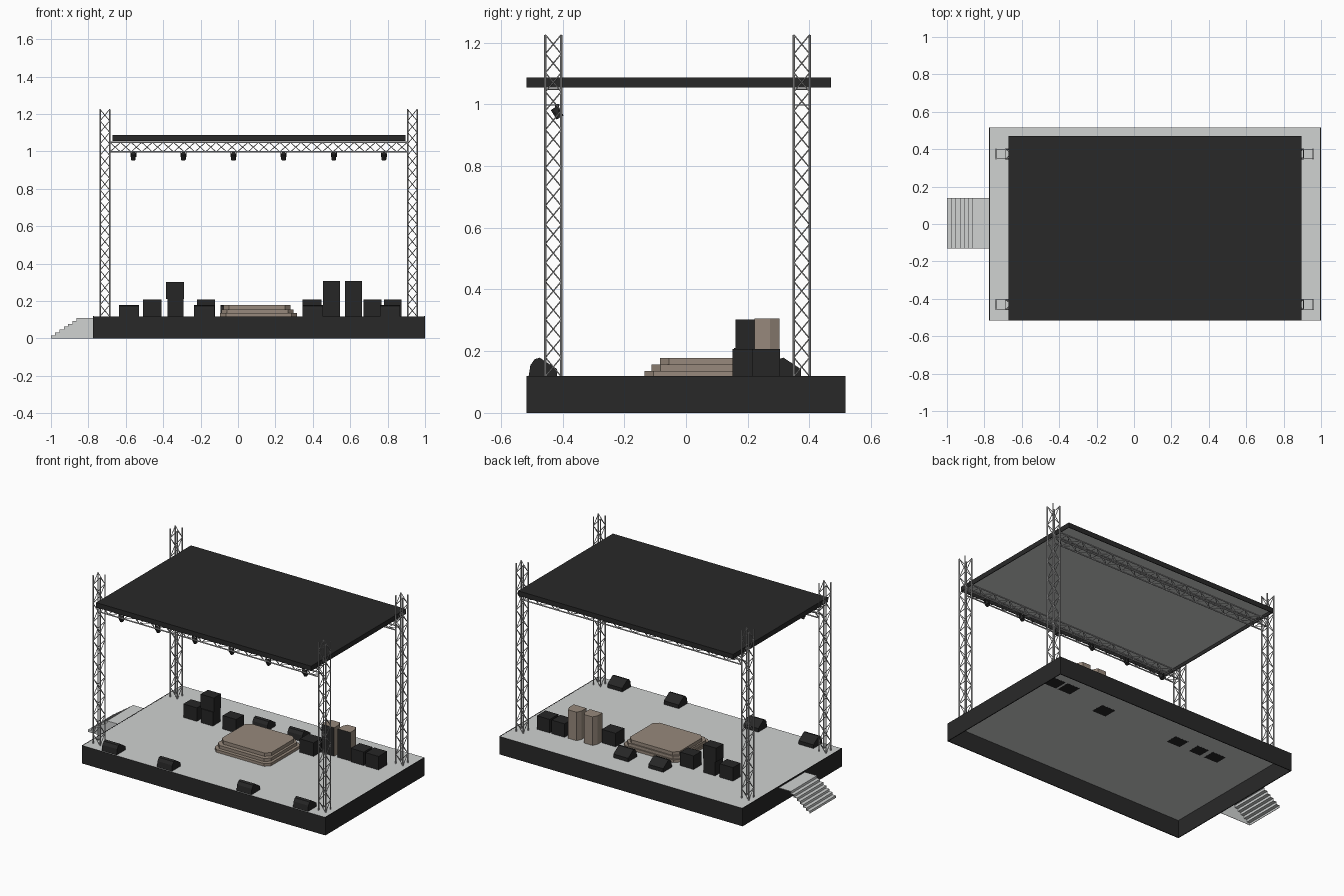
import bpy, bmesh, math
from mathutils import Vector, Matrix

if "Cube" in bpy.data.objects:
    bpy.data.objects.remove(bpy.data.objects["Cube"])


def material(name, r, g, b):
    m = bpy.data.materials.new(name)
    m.diffuse_color = (r, g, b, 1)
    m.use_nodes = True
    m.node_tree.nodes["Principled BSDF"].inputs["Base Color"].default_value = m.diffuse_color
    return m


GREY = material("deck_grey", 0.63, 0.645, 0.64)
DARK = material("charcoal", 0.0215, 0.0215, 0.0215)
BLACK = material("speaker_black", 0.019, 0.019, 0.019)
BROWN = material("warm_brown", 0.31, 0.25, 0.20)
STEEL = material("truss_steel", 0.50, 0.50, 0.50)


def finish(bm, name, *mats):
    bmesh.ops.recalc_face_normals(bm, faces=bm.faces[:])
    me = bpy.data.meshes.new(name)
    bm.to_mesh(me)
    bm.free()
    for m in mats:
        me.materials.append(m)
    ob = bpy.data.objects.new(name, me)
    bpy.context.collection.objects.link(ob)
    return ob


def add_box(bm, x0, x1, y0, y1, z0, z1):
    mat = Matrix.Translation(((x0 + x1) / 2, (y0 + y1) / 2, (z0 + z1) / 2)) \
        @ Matrix.Diagonal((x1 - x0, y1 - y0, z1 - z0, 1))
    bmesh.ops.create_cube(bm, size=1, matrix=mat)


def box(name, mat, *dims):
    bm = bmesh.new()
    add_box(bm, *dims)
    return finish(bm, name, mat)


def prism(name, mats, pts, axis, lo, hi):
    """Extrude a 2D profile along one axis (the other two keep x,y,z order)."""
    def place(p, t):
        v = list(p)
        v.insert(axis, t)
        return v
    bm = bmesh.new()
    f = bm.faces.new([bm.verts.new(place(p, lo)) for p in pts])
    new = bmesh.ops.extrude_face_region(bm, geom=[f])["geom"]
    d = Vector(place((0, 0), hi - lo))
    bmesh.ops.translate(bm, vec=d, verts=[v for v in new if isinstance(v, bmesh.types.BMVert)])
    return finish(bm, name, *mats)


def bar(bm, p, q, r, n):
    p, q = Vector(p), Vector(q)
    rot = (q - p).to_track_quat('Z', 'Y').to_matrix().to_4x4()
    bmesh.ops.create_cone(bm, cap_ends=True, segments=n, radius1=r, radius2=r,
                          depth=(q - p).length,
                          matrix=Matrix.Translation((p + q) / 2) @ rot)


def truss(name, start, length, axis, cells, h=0.0255):
    """Four-chord box truss running along an axis, laced on all four faces."""
    bm = bmesh.new()
    start = Vector(start)

    def at(t, a, b):
        v = [a, b]
        v.insert(axis, t)
        return start + Vector(v)
    for a in (-h, h):
        for b in (-h, h):
            bar(bm, at(0, a, b), at(length, a, b), 0.0042, 8)
    step = length / cells
    for i in range(cells):
        t0, t1 = i * step, (i + 1) * step
        s = h if i % 2 else -h
        for side in (-1, 1):
            k = s * side
            bar(bm, at(t0, k, h * side), at(t1, -k, h * side), 0.0021, 6)
            bar(bm, at(t0, h * side, k), at(t1, h * side, -k), 0.0021, 6)
    return finish(bm, name, STEEL)


def skirt(name, x0, x1, y0, y1, z0, z1, t):
    """Hollow rectangular rim."""
    bm = bmesh.new()
    add_box(bm, x0, x0 + t, y0, y1, z0, z1)
    add_box(bm, x1 - t, x1, y0, y1, z0, z1)
    add_box(bm, x0 + t, x1 - t, y0, y0 + t, z0, z1 - .001)
    add_box(bm, x0 + t, x1 - t, y1 - t, y1, z0, z1 - .001)
    return finish(bm, name, DARK)


# Deck: grey sheet on a hollow dark skirt
X0, X1, Y = -0.775, 0.999, 0.517
box("deck_sheet", GREY, X0 + .003, X1 - .003, -Y + .001, Y - .001, 0.116, 0.1182)
skirt("deck_skirt", X0, X1, -Y, Y, 0, 0.119, 0.005)

# Side stairs: folded tread sheet, open at the back, panelled at the front
steps, th = 7, 0.003
fold = [(-1, 0)]
for i in range(steps):
    x = -1 + i * 0.0228
    fold += [(x, 0.11 * (i + 1) / steps), (x + 0.0228, 0.11 * (i + 1) / steps)]
fold[-1] = (X0, 0.11)
under = [(min(x + th, X0), max(z - th, 0)) for x, z in reversed(fold)]
prism("stair_treads", [GREY], fold + under, 1, -0.13, 0.14)
prism("stair_side", [GREY], fold + [(X0, 0)], 1, -0.1315, -0.1295)

# Roof: hollow canopy, dark outside, grey ceiling
RX0, RX1, RY0, RY1 = -0.672, 0.895, -0.517, 0.47
box("roof_top", DARK, RX0, RX1, RY0, RY1, 1.081, 1.087)
box("roof_ceiling", GREY, RX0 + .004, RX1 - .004, RY0 + .004, RY1 - .004, 1.077, 1.0805)
skirt("roof_edge", RX0, RX1, RY0, RY1, 1.055, 1.082, 0.004)

# Corner towers and cross trusses
for sx, x in (("left", -0.712), ("right", 0.932)):
    for sy, y in (("front", -0.43), ("back", 0.375)):
        truss(f"tower_{sy}_{sx}", (x, y, 0.118), 1.107, 2, 18)
for sy, y in (("front", -0.43), ("back", 0.375)):
    truss(f"cross_truss_{sy}", (-0.685, y, 1.023), 1.59, 0, 28)

# Spotlights under the front truss
for i in range(6):
    x = -0.56 + i * 0.268
    bm = bmesh.new()
    bar(bm, (x, -0.427, 0.988), (x, -0.408, 0.957), 0.013, 12)
    add_box(bm, x - .016, x - .013, -0.424, -0.412, 0.970, 1.0)
    add_box(bm, x + .013, x + .016, -0.424, -0.412, 0.970, 1.0)
    finish(bm, f"spotlight_{i + 1}", BLACK)

# Floor monitors: four along the front, two behind the riser
wedge = [(0, .118), (.006, .155), (.02, .174), (.036, .179), (.092, .142), (.092, .118)]
for i, (x, y) in enumerate([(-.582, -.51), (-.18, -.51), (.40, -.51), (.812, -.51),
                            (-.04, .28), (.215, .28)]):
    prism(f"floor_monitor_{i + 1}", [BLACK], [(y + a, b) for a, b in wedge],
          0, x - .054, x + .054)

# Drum riser: three stacked tiers with cut corners
for i, (x0, x1, y0, y1, z0, z1) in enumerate([
        (-.095, .315, -.135, .225, .118, .136),
        (-.088, .297, -.112, .218, .136, .156),
        (-.078, .282, -.085, .210, .156, .178)]):
    c = 0.03
    prism(f"riser_tier_{i + 1}", [BROWN],
          [(x0 + c, y0), (x1 - c, y0), (x1, y0 + c), (x1, y1 - c),
           (x1 - c, y1), (x0 + c, y1), (x0, y1 - c), (x0, y0 + c)], 2, z0, z1)

# Amplifier cabinets (their bases show through the deck sheet)
base = .1155
for i, (x0, x1, y0, y1, z0, z1) in enumerate([
        (-.507, -.408, .155, .235, base, .207),
        (-.377, -.292, .155, .235, base, .210),
        (-.384, -.288, .160, .235, .210, .302),
        (-.220, -.122, .155, .235, base, .207),
        (.345, .446, .150, .240, base, .207),
        (.672, .766, .215, .305, base, .207),
        (.780, .874, .215, .305, base, .207)]):
    box(f"amplifier_{i + 1}", BLACK, x0, x1, y0, y1, z0, z1)

# Tall speaker stacks: brown shells with black fronts
for i, x in enumerate((.500, .617)):
    w, n = 0.046, 0.030
    ob = prism(f"tall_speaker_{i + 1}", [BROWN, BLACK],
               [(x - w, .222), (x + w, .222), (x + w, .272), (x + n, .303),
                (x - n, .303), (x - w, .272)], 2, .118, .306)
    for p in ob.data.polygons:
        if p.normal.y < -0.9:
            p.material_index = 1
